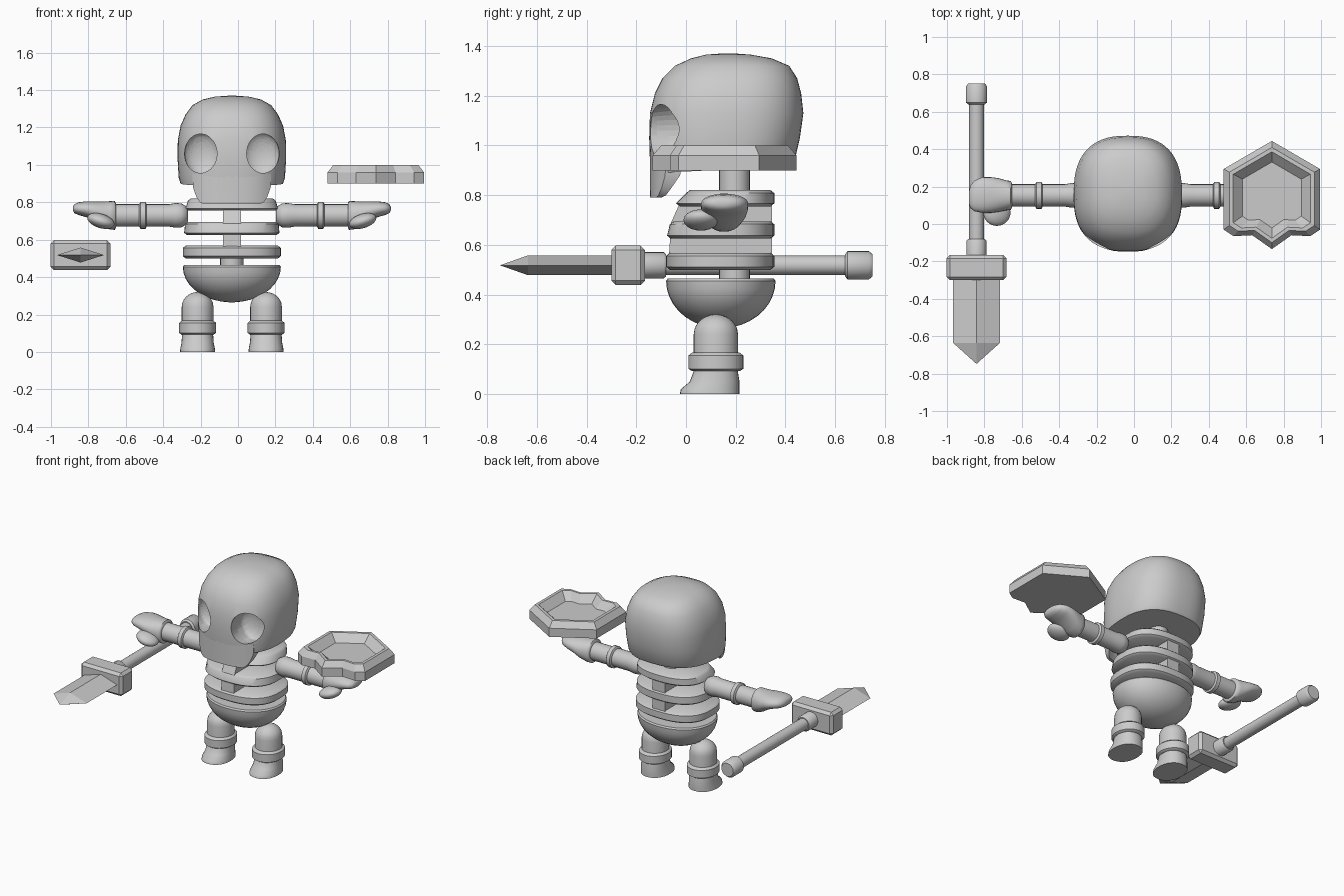
import bpy, bmesh, math
from mathutils import Vector

cube = bpy.data.objects.get("Cube")
if cube:
    bpy.data.objects.remove(cube, do_unlink=True)

grey = bpy.data.materials.new("light grey")
grey.use_nodes = True
COLOUR = (0.6, 0.6, 0.6, 1)
grey.diffuse_color = COLOUR
next(n for n in grey.node_tree.nodes if n.type == 'BSDF_PRINCIPLED').inputs["Base Color"].default_value = COLOUR

CX = -0.033  # body mid-line


def bridge(name, loops, angle=40):
    """Skin a stack of equal closed loops and cap both ends."""
    bm = bmesh.new()
    rings = [[bm.verts.new(p) for p in loop] for loop in loops]
    n = len(rings[0])
    for a, b in zip(rings, rings[1:]):
        for i in range(n):
            j = (i + 1) % n
            bm.faces.new((a[i], a[j], b[j], b[i]))
    bm.faces.new(rings[0])
    bm.faces.new(rings[-1])
    bmesh.ops.recalc_face_normals(bm, faces=bm.faces)
    mesh = bpy.data.meshes.new(name)
    bm.to_mesh(mesh)
    bm.free()
    mesh.materials.append(grey)
    obj = bpy.data.objects.new(name, mesh)
    bpy.context.collection.objects.link(obj)
    smooth(obj, angle)
    return obj


def smooth(obj, angle):
    bpy.ops.object.select_all(action='DESELECT')
    obj.select_set(True)
    bpy.context.view_layer.objects.active = obj
    if angle:
        bpy.ops.object.shade_smooth_by_angle(angle=math.radians(angle))


def ring(axis, t, u, v, ru, rv, power=2, count=32):
    """Superellipse loop across an axis, centred on u, v."""
    loop = []
    for i in range(count):
        a = 2 * math.pi * i / count
        c, s = math.cos(a), math.sin(a)
        p = u + ru * math.copysign(abs(c) ** (2 / power), c)
        q = v + rv * math.copysign(abs(s) ** (2 / power), s)
        loop.append({'x': (t, p, q), 'y': (p, t, q), 'z': (p, q, t)}[axis])
    return loop


def loft(name, axis, sections, power=2, count=32, angle=40):
    return bridge(name, [ring(axis, *s, power, count) for s in sections], angle)


def rod(name, axis, u, v, profile, count=24):
    """Turned part from (position, radius) pairs."""
    return loft(name, axis, [(t, u, v, r, r) for t, r in profile], 2, count)


def ball(name, centre, size, turn=0):
    bpy.ops.mesh.primitive_uv_sphere_add(segments=32, ring_count=16, radius=1, location=centre)
    obj = bpy.context.object
    obj.name = name
    obj.scale = size
    obj.rotation_euler[1] = turn
    obj.data.materials.append(grey)
    smooth(obj, 60)
    return obj


# Skull: height, half width, front and back
profile = [(0.90, 0.20, -0.07, 0.36), (0.90, 0.275, -0.14, 0.425), (0.93, 0.284, -0.145, 0.435),
           (1.03, 0.290, -0.148, 0.458), (1.13, 0.289, -0.145, 0.472), (1.21, 0.274, -0.125, 0.463),
           (1.27, 0.247, -0.095, 0.447), (1.32, 0.21, -0.045, 0.415), (1.35, 0.155, 0.02, 0.345),
           (1.365, 0.09, 0.08, 0.26), (1.37, 0.02, 0.15, 0.19)]
skull = loft("skull", 'z', [(z, CX, (f + b) / 2, w, (b - f) / 2) for z, w, f, b in profile], 2.5, 64, 50)
for v in skull.data.vertices:      # underside rises to the back
    if v.co.z < 0.91:
        v.co.z += 0.05 * (v.co.y - 0.1)

# Eye sockets cut with stretched domes
for s in (-1, 1):
    cutter = ball("socket_cutter", (0, 0, 0), (1, 1, 1))
    for v in cutter.data.vertices:
        x, y, z = v.co.x, v.co.z, v.co.y
        depth = 0.05 * y if y > 0 else 0.25 * y
        v.co = Vector((CX + s * 0.16 + 0.093 * x, depth - 0.02, 1.06 + 0.112 * z))
    bm = bmesh.new()
    bm.from_mesh(cutter.data)
    bmesh.ops.recalc_face_normals(bm, faces=bm.faces)
    bm.to_mesh(cutter.data)
    bm.free()
    cut = skull.modifiers.new("socket", 'BOOLEAN')
    cut.operation, cut.object, cut.solver = 'DIFFERENCE', cutter, 'EXACT'
    bpy.context.view_layer.objects.active = skull
    bpy.ops.object.modifier_apply(modifier=cut.name)
    bpy.data.objects.remove(cutter, do_unlink=True)
smooth(skull, 40)

# Upper jaw: curved plate below the face
rows = []
for z, w, thick in ((0.95, 0.21, 0.07), (0.88, 0.208, 0.06), (0.83, 0.19, 0.04), (0.80, 0.17, 0.03), (0.79, 0.15, 0.02)):
    xs = [w * (i / 8 - 1) for i in range(17)]
    arc = [(x, 0.155 - 0.3 * (1 - abs(x / 0.29) ** 2.5) ** 0.4) for x in xs]
    rows.append([(CX + x, y, z) for x, y in arc] + [(CX + x, y + thick, z) for x, y in reversed(arc)])
bridge("upper_jaw", rows, 35)

# Neck and lower spine
rod("neck", 'z', CX, 0.195, [(0.78, 0.062), (0.95, 0.062)])
rod("lower_spine", 'z', CX, 0.195, [(0.42, 0.062), (0.53, 0.062)])

# Ribs: low, high, half widths and fronts at both edges
ribs = [(0.50, 0.568, 0.262, 0.262, -0.08, -0.08), (0.625, 0.695, 0.255, 0.25, -0.076, -0.065),
        (0.755, 0.82, 0.247, 0.235, -0.04, 0.0)]
for name, (z0, z1, w0, w1, f0, f1) in zip(("lower_rib", "middle_rib", "upper_rib"), ribs):
    parts = []
    for z, w, f, inset in ((z0, w0, f0, 0.015), (z0 + 0.012, w0, f0, 0), (z1 - 0.012, w1, f1, 0), (z1, w1, f1, 0.015)):
        parts.append((z, CX, (f + 0.355) / 2, w - inset, (0.355 - f) / 2 - inset))
    loft(name, 'z', parts, 2.5, 48)

# Breastbone and backbone joined as one web
outline = [(-0.07, 0.53), (0.345, 0.53), (0.345, 0.79), (-0.015, 0.79), (-0.06, 0.69)]
bridge("rib_web", [[(CX + x, y, z) for y, z in outline] for x in (-0.048, 0.048)], 0)

# Pelvis bowl
bowl = [(0.465, 0.255, 0.213), (0.455, 0.262, 0.22)]
for i in range(1, 10):
    a = math.pi / 2 * i / 9.3
    bowl.append((0.455 - 0.19 * math.sin(a), 0.262 * math.cos(a), 0.22 * math.cos(a)))
loft("pelvis", 'z', [(z, CX, 0.14, w, d) for z, w, d in bowl], 2.1, 40)

for s, side in ((-1, "right"), (1, "left")):
    def along(pairs):
        return [(CX + s * p[0],) + tuple(p[1:]) for p in pairs]

    # Arm with rounded shoulder, elbow band and forearm
    rod(side + "_upper_arm", 'x', 0.153, 0.73, along([(0.235, 0.03), (0.245, 0.05), (0.27, 0.064),
        (0.30, 0.066), (0.335, 0.06), (0.47, 0.06)]))
    rod(side + "_elbow_band", 'x', 0.153, 0.73, along([(0.455, 0.06), (0.462, 0.072), (0.488, 0.072), (0.496, 0.06)]))
    rod(side + "_forearm", 'x', 0.153, 0.73, along([(0.48, 0.06), (0.64, 0.06)]))
    # Mitten hand: position, centre and radii
    loft(side + "_hand", 'x', along([(0.62, 0.153, 0.73, 0.066, 0.066), (0.626, 0.153, 0.73, 0.077, 0.077),
         (0.65, 0.153, 0.73, 0.08, 0.076), (0.69, 0.155, 0.738, 0.09, 0.066), (0.73, 0.155, 0.752, 0.095, 0.053),
         (0.78, 0.155, 0.763, 0.095, 0.042), (0.82, 0.15, 0.766, 0.082, 0.034), (0.842, 0.145, 0.766, 0.06, 0.024),
         (0.85, 0.14, 0.766, 0.03, 0.01)]), 2.2, 28, 60)
    ball(side + "_thumb", (CX + s * 0.70, 0.06, 0.70), (0.075, 0.07, 0.038), -s * 0.3)

    # Leg, knee band and foot
    lx = CX + s * 0.183
    leg = [(0.09, 0.085), (0.24, 0.085)] + [(0.24 + 0.08 * math.sin(a / 10), 0.085 * math.cos(a / 10)) for a in range(3, 16, 2)]
    loft(side + "_leg", 'z', [(z, lx, 0.12, r, r * 1.05) for z, r in leg])
    loft(side + "_knee_band", 'z', [(z, lx, 0.12, r, r * 1.12) for z, r in
         ((0.092, 0.085), (0.102, 0.099), (0.155, 0.099), (0.167, 0.085))])
    loft(side + "_foot", 'z', [(0, lx, 0.095, 0.094, 0.12), (0.02, lx, 0.097, 0.092, 0.118),
         (0.05, lx, 0.115, 0.086, 0.1), (0.095, lx, 0.12, 0.083, 0.088)], 2.2)

# Shield: shaped outline stepped up to the rim and down to the floor
half = [(0, 0.289), (0.258, 0.139), (0.258, -0.185), (0.205, -0.22), (0.105, -0.215), (0, -0.289)]
outline = half + [(-x, y) for x, y in reversed(half[1:-1])]
steps = [(0.90, 1), (0.96, 1), (1.0, 0.88), (1.0, 0.80), (0.95, 0.61)]
bridge("shield", [[(0.737 + x * k, 0.155 + y * k, z) for x, y in outline] for z, k in steps], 0)

# Sword
SX, SZ = -0.842, 0.518
rod("sword_grip", 'y', SX, SZ, [(-0.2, 0.039), (0.66, 0.039)])
rod("sword_collar", 'y', SX, SZ, [(-0.2, 0.053), (-0.09, 0.053), (-0.08, 0.045)])
rod("sword_pommel", 'y', SX, SZ, [(0.64, 0.045), (0.65, 0.057), (0.735, 0.057), (0.75, 0.045)])
bpy.ops.mesh.primitive_cube_add(size=1, location=(SX, -0.233, SZ))
guard = bpy.context.object
guard.name = "sword_guard"
guard.data.materials.append(grey)
for v in guard.data.vertices:
    v.co = Vector((v.co.x * 0.32, v.co.y * 0.135, v.co.z * 0.16))
bevel = guard.modifiers.new("bevel", 'BEVEL')
bevel.width, bevel.segments = 0.018, 1
blade = [(y, SX, SZ, 0.126 * k, 0.04 * k) for y, k in ((-0.28, 1), (-0.635, 1), (-0.747, 0.01))]
loft("sword_blade", 'y', blade, 2, 4, 0)
